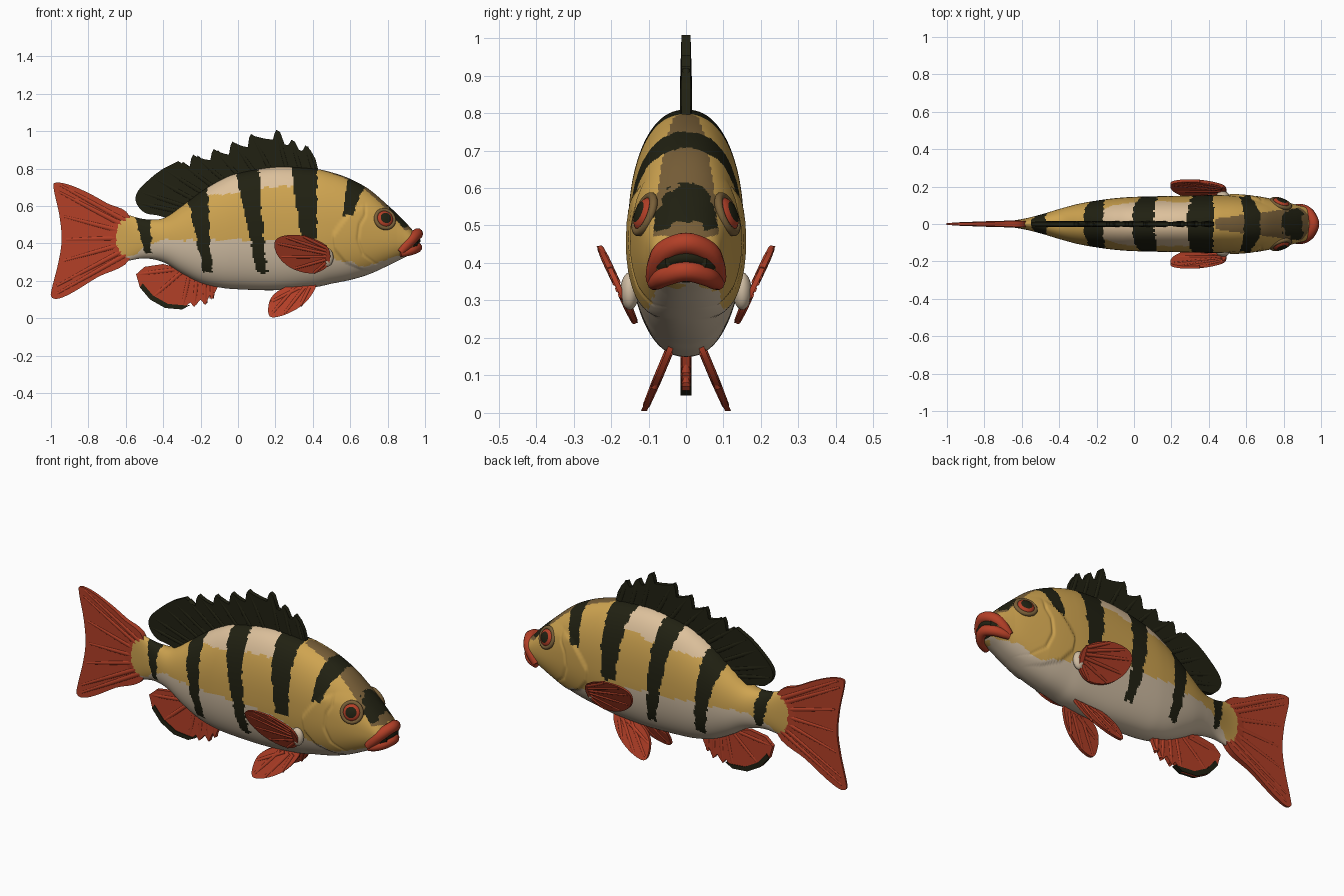
import bpy, bmesh, math
from mathutils import Vector, noise

cube = bpy.data.objects.get("Cube")
if cube:
    bpy.data.objects.remove(cube, do_unlink=True)


def material(name, rgb):
    m = bpy.data.materials.new(name)
    m.use_nodes = True
    m.diffuse_color = (*rgb, 1)
    m.node_tree.nodes["Principled BSDF"].inputs["Base Color"].default_value = (*rgb, 1)
    return m


GOLD, CREAM, PALE, BROWN, DARK, RED = range(6)
PALETTE = [material("golden scales", (.62, .37, .08)), material("cream belly", (.62, .5, .36)),
           material("pale back", (.72, .53, .33)), material("brown forehead", (.19, .115, .04)),
           material("dark bands", (.015, .015, .006)), material("red fins", (.45, .05, .02))]


def add_mesh(name, bm, colour=None):
    """Link a bmesh as an object; colour None keeps the whole palette for face rules."""
    bmesh.ops.recalc_face_normals(bm, faces=bm.faces)
    me = bpy.data.meshes.new(name)
    bm.to_mesh(me)
    bm.free()
    for m in PALETTE if colour is None else [PALETTE[colour]]:
        me.materials.append(m)
    ob = bpy.data.objects.new(name, me)
    bpy.context.collection.objects.link(ob)
    return ob


def smooth_path(pts, closed=False, steps=5):
    """Catmull-Rom samples through points."""
    n, out = len(pts), []
    pts = [Vector(p) for p in pts]
    get = (lambda i: pts[i % n]) if closed else (lambda i: pts[max(0, min(n - 1, i))])
    for i in range(n if closed else n - 1):
        a, b, c, d = (get(i + k) for k in (-1, 0, 1, 2))
        for s in range(steps):
            t = s / steps
            out.append(b + (c - a) * t / 2 + (a * 2 - b * 5 + c * 4 - d) * t * t / 2
                       + (b * 3 - a - c * 3 + d) * t ** 3 / 2)
    return out if closed else out + [pts[-1]]


def tubes(name, paths, colour):
    """Round tubes along paths of (point, radius)."""
    cu = bpy.data.curves.new(name, 'CURVE')
    cu.dimensions, cu.bevel_depth, cu.bevel_resolution = '3D', 1, 3
    cu.use_fill_caps = True
    for path in paths:
        sp = cu.splines.new('POLY')
        sp.points.add(len(path) - 1)
        for p, (co, r) in zip(sp.points, path):
            p.co, p.radius = (*co, 1), r
    cu.materials.append(PALETTE[colour])
    ob = bpy.data.objects.new(name, cu)
    bpy.context.collection.objects.link(ob)
    bpy.ops.object.select_all(action='DESELECT')
    ob.select_set(True)
    bpy.context.view_layer.objects.active = ob
    bpy.ops.object.convert(target='MESH')


def fin(name, outline, half, colour=RED, y_of=lambda x, z: 0, root=None, tips=()):
    """Plate from an x-z outline, with rays fanning from a root line to the tips."""
    bm = bmesh.new()
    sides = [[bm.verts.new((x, y_of(x, z) + s * half(x), z)) for x, z in outline] for s in (-1, 1)]
    for side in sides:
        bm.faces.new(side)
    for i in range(len(outline)):
        bm.faces.new((sides[0][i - 1], sides[0][i], sides[1][i], sides[1][i - 1]))
    add_mesh(name, bm, colour)
    rays = []
    for i, tip in enumerate(tips):
        a = Vector(root[0]).lerp(Vector(root[1]), i / (len(tips) - 1))
        line = [a.lerp(Vector(tip), t) for t in (0, .5, .93)]
        rays.append([((x, y_of(x, z), z), (half(x) + .004) * k)
                     for (x, z), k in zip(line, (1, 1, .8))])
    if rays:
        tubes(name + "_rays", rays, colour)


# Body stations: x, top, bottom, half width
STATIONS = smooth_path([
    (-.70, .57, .29, .012), (-.6, .555, .305, .026), (-.5, .53, .32, .05), (-.4, .535, .3, .08),
    (-.3, .6, .24, .107), (-.2, .675, .19, .125), (-.1, .735, .165, .138), (0, .775, .155, .145),
    (.2, .808, .15, .15), (.4, .80, .165, .154), (.5, .78, .185, .153), (.6, .745, .205, .147),
    (.7, .69, .235, .135), (.8, .605, .28, .119), (.88, .53, .32, .1), (.93, .475, .345, .085),
    (.96, .44, .37, .055)], steps=24)
GILL = [(.24, .8), (.26, .66), (.30, .57), (.37, .51), (.44, .5), (.5, .54), (.57, .6), (.62, .7)]
CHEEK = [(.27, .85), (.29, .74), (.34, .67), (.42, .64), (.5, .65), (.55, .68)]
BELLY = [(-.7, .28), (-.56, .34), (-.5, .39), (-.4, .42), (.1, .42), (.4, .39), (.52, .31),
         (.7, .28), (.8, .32), (.97, .35)]
POWER = 2.25


def interp(table, v):
    if v <= table[0][0]:
        return table[0][1]
    for (a, p), (b, q) in zip(table, table[1:]):
        if v <= b:
            return p + (q - p) * (v - a) / (b - a)
    return table[-1][1]


def surface_y(x, z):
    s = min(STATIONS, key=lambda st: abs(st[0] - x))
    u = abs(2 * z - s[1] - s[2]) / (s[1] - s[2])
    return s[3] * max(0, 1 - u ** POWER) ** (1 / POWER)


def cover_lift(x, z):
    """Raised gill cover with a shallow cheek crease."""
    if not .24 < z < .62:
        return 0
    step = max(0, min(1, (x - interp(GILL, z)) / .012))
    fade = max(0, min(1, (.85 - x) / .2)) * min(1, (z - .24) / .03, (.62 - z) / .05)
    return fade * (.009 * step - .006 * math.exp(-((x - interp(CHEEK, z)) / .008) ** 2))


# Bands: upper z with x range, lower z with x range
BANDS = [(.52, -.545, -.47, .35, -.5, -.465), (.68, -.28, -.165, .245, -.185, -.135),
         (.78, -.01, .11, .24, .1, .155), (.8, .285, .425, .42, .335, .42),
         (.74, .585, .69, .55, .56, .61), (.6, .8, .85, .49, .87, .91)]


def body_colour(p):
    x = p.x + .012 * noise.noise(p * 28) + .006 * noise.noise(p * 75)
    z = p.z + .014 * noise.noise(p * 24)
    if x < -.65 + .05 * ((p.z - .43) / .13) ** 2:
        return RED
    if p.x > .935:
        return DARK
    for z0, a0, b0, z1, a1, b1 in BANDS:
        t = (z0 - p.z) / (z0 - z1)
        if z > z1 and a0 + (a1 - a0) * t < x < b0 + (b1 - b0) * t:
            return DARK
    if z < interp(BELLY, x):
        return CREAM
    if x > .44 and z > .47 and abs(p.y) < .03 + .13 * (x - .44):
        return BROWN
    if -.17 < x < .3 and z > .675 + .13 * x:
        return PALE
    return GOLD


bm = bmesh.new()
AROUND = 128
rings = []
for x, top, bottom, w in STATIONS:
    ring = []
    for k in range(AROUND):
        c, s = math.cos(math.tau * k / AROUND), math.sin(math.tau * k / AROUND)
        z = (top + bottom + (top - bottom) * math.copysign(abs(s) ** (2 / POWER), s)) / 2
        y = w * abs(c) ** (2 / POWER) + cover_lift(x, z) * min(1, abs(c) * 3)
        ring.append(bm.verts.new((x, math.copysign(y, c), z)))
    rings.append(ring)
for a, b in zip(rings, rings[1:]):
    for k in range(AROUND):
        bm.faces.new((a[k - 1], a[k], b[k], b[k - 1]))
bm.faces.new(rings[0])
bm.faces.new(rings[-1])
for f in bm.faces:
    f.material_index = body_colour(f.calc_center_median())
add_mesh("body", bm)

# Tail fin
tail = [(-.58, .545), (-.7, .615), (-.8, .67), (-.9, .713), (-.975, .725), (-.985, .69), (-.955, .55),
        (-.943, .42), (-.96, .3), (-.995, .16), (-.998, .115), (-.96, .105), (-.88, .14),
        (-.75, .22), (-.58, .315)]
fin("tail_fin", smooth_path(tail, True), lambda x: .005 + .011 * min(1, (x + 1) / .4),
    root=((-.6, .52), (-.6, .34)), tips=tail[4:11])

# Spiny dorsal fin, each tip followed by a scalloped web
spines = [(-.32, .84), (-.24, .875), (-.13, .905), (-.03, .945), (.07, .985), (.205, 1.008),
          (.285, .955), (.36, .925)]
lobe = [(-.36, .53), (-.43, .55), (-.5, .565), (-.545, .62), (-.535, .68), (-.46, .755), (-.4, .8)]
edge = smooth_path(lobe)
for (x0, z0), (x1, z1) in zip(spines, spines[1:]):
    low = min(z0, z1) - .03
    edge += [(x0, z0), (x0 + .02, z0 - .012), (x0 * .45 + x1 * .55, low + .005), (x1 - .018, low),
             (x1 - .01, z1 - .02)]
edge += [spines[-1], (.39, .895), (.415, .85), (.43, .79), (.4, .74), (.2, .75), (0, .72), (-.2, .62)]
fin("dorsal_fin", edge, lambda x: .012, DARK, root=((-.32, .57), (.41, .78)), tips=lobe[3:] + spines)

# Anal fin with a dark lower margin
anal = [(-.1, .2), (-.11, .165), (-.14, .1), (-.15, .125), (-.175, .07), (-.2, .1), (-.235, .06),
        (-.255, .085), (-.3, .047), (-.39, .055), (-.47, .1), (-.525, .165), (-.545, .235),
        (-.5, .275), (-.4, .29), (-.32, .27), (-.2, .24)]
fin("anal_fin", anal, lambda x: .011, root=((-.14, .2), (-.34, .26)), tips=anal[2:13:2])
margin = anal[8:12]
fin("anal_fin_margin", [(-.255, .07)] + margin + [(x + .015, z + .022) for x, z in margin[::-1]],
    lambda x: .0145, DARK)

# Paired fins, fin bases and eyes
pelvic = [(.17, .01), (.165, .08), (.2, .135), (.28, .175), (.41, .185), (.39, .12), (.33, .06), (.24, .015)]
pectoral = [(.195, .405), (.24, .44), (.34, .443), (.44, .41), (.49, .36), (.48, .28), (.4, .24),
            (.29, .265), (.215, .33)]
for s, side in ((1, "left"), (-1, "right")):
    fin(side + "_pelvic_fin", smooth_path(pelvic, True), lambda x: .008,
        y_of=lambda x, z: s * (.047 + (.16 - z) * .42),
        root=((.3, .16), (.38, .16)), tips=pelvic[:2] + pelvic[:-3:-1])
    fin(side + "_pectoral_fin", smooth_path(pectoral, True), lambda x: .007,
        y_of=lambda x, z: s * (.135 + (z - .24) * .47),
        root=((.47, .3), (.47, .38)), tips=pectoral[-3:] + pectoral[:3])

    bm = bmesh.new()
    bmesh.ops.create_uvsphere(bm, u_segments=24, v_segments=16, radius=1)
    base = add_mesh(side + "_fin_base", bm, CREAM)
    base.scale, base.location = (.035, .025, .05), (.475, s * .15, .325)

    ex, ez, d = .785, .53, .02
    ey = surface_y(ex, ez)
    normal = Vector(((ey - surface_y(ex + d, ez)) / d, s, (ey - surface_y(ex, ez + d)) / d))
    turn = normal.to_track_quat('Z', 'Y').to_euler()
    bm = bmesh.new()
    bmesh.ops.create_uvsphere(bm, u_segments=32, v_segments=32, radius=1)
    for f in bm.faces:
        f.material_index = DARK if f.calc_center_median().xy.length < .6 else RED
    eye = add_mesh(side + "_eye", bm)
    eye.scale, eye.location, eye.rotation_euler = (.046, .046, .024), (ex, s * ey, ez), turn
    bpy.ops.mesh.primitive_torus_add(major_radius=.051, minor_radius=.011, major_segments=40,
                                     location=(ex, s * ey, ez), rotation=turn)
    orbit = bpy.context.object
    orbit.name = side + "_eye_rim"
    orbit.data.materials.append(PALETTE[BROWN])


# Lips and mouth gap as mirrored arches: x, y, z, radius
def arch(name, pts, colour):
    full = [(x, -y, z, r) for x, y, z, r in pts[:0:-1]] + pts
    tubes(name, [[(p[:3], p[3]) for p in smooth_path(full)]], colour)


arch("upper_lip", [(.96, 0, .452, .03), (.935, .055, .43, .031), (.9, .078, .39, .028), (.868, .088, .352, .02)], RED)
arch("lower_lip", [(.957, 0, .379, .028), (.935, .05, .367, .027), (.9, .075, .353, .023), (.868, .086, .345, .018)], RED)
arch("mouth_gap", [(.958, 0, .415, .018), (.935, .052, .4, .018), (.89, .078, .366, .012)], DARK)

# Smooth shading with crisp fin edges
for ob in bpy.context.scene.objects:
    ob.select_set(ob.type == 'MESH')
bpy.context.view_layer.objects.active = bpy.data.objects["body"]
bpy.ops.object.shade_smooth_by_angle(angle=math.radians(40))
